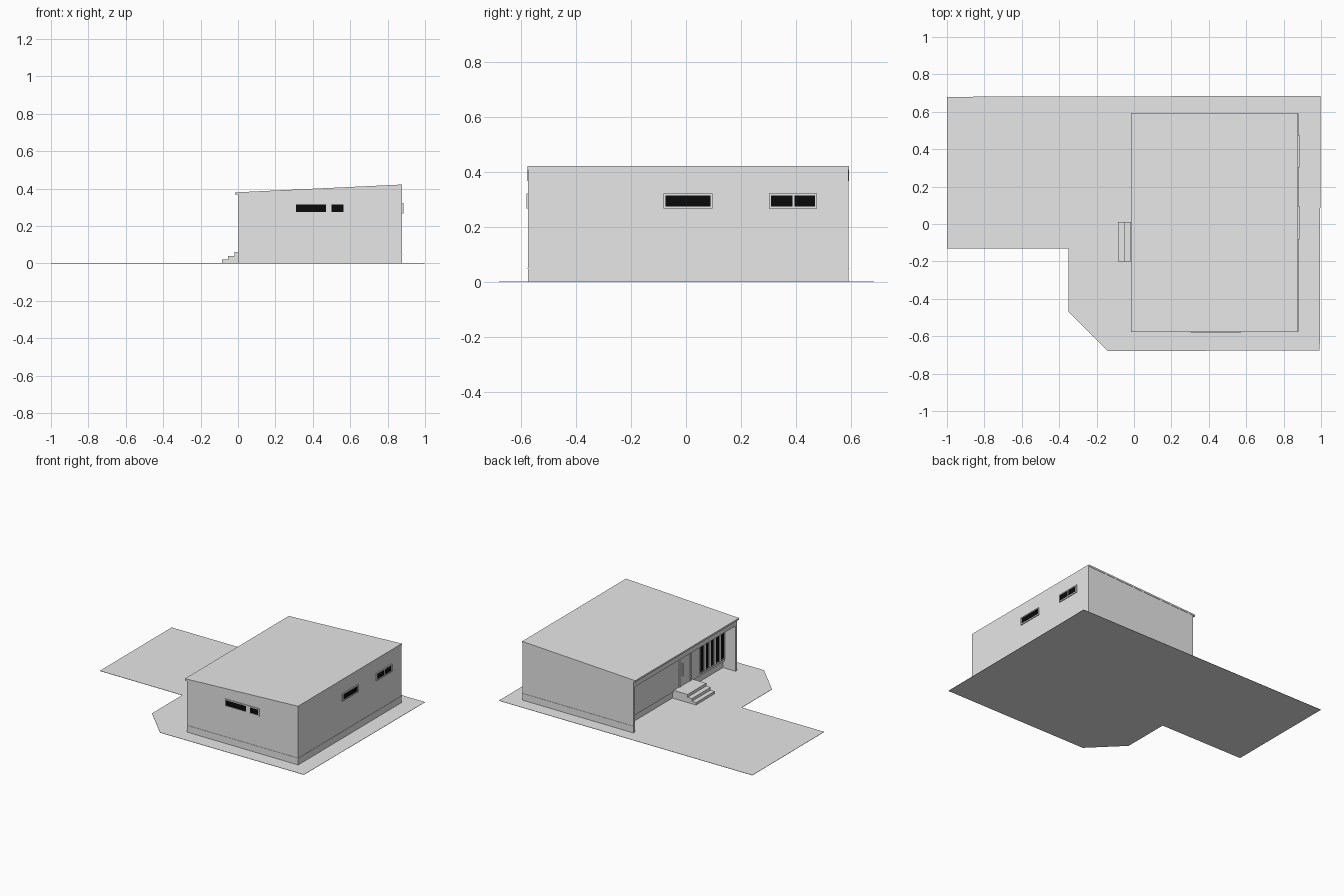
import bpy
import bmesh

if "Cube" in bpy.data.objects:
    bpy.data.objects.remove(bpy.data.objects["Cube"], do_unlink=True)


def material(name, value):
    m = bpy.data.materials.new(name)
    m.use_nodes = True
    m.diffuse_color = (value, value, value, 1)
    m.node_tree.nodes["Principled BSDF"].inputs["Base Color"].default_value = (value, value, value, 1)
    return m


PLASTER = material("light_grey", 0.8)
GLASS = material("black_glass", 0.003)


def prism(name, outline, axis, lo, hi, mat=PLASTER):
    """Extrude a 2D outline: along y it is (x, z), along z it is (x, y)."""
    bm = bmesh.new()

    def place(p, d):
        return (p[0], d, p[1]) if axis == "y" else (p[0], p[1], d)

    face = bm.faces.new([bm.verts.new(place(p, lo)) for p in outline])
    new = bmesh.ops.extrude_face_region(bm, geom=[face])["geom"]
    offset = (0, hi - lo, 0) if axis == "y" else (0, 0, hi - lo)
    bmesh.ops.translate(bm, vec=offset, verts=[v for v in new if isinstance(v, bmesh.types.BMVert)])
    bmesh.ops.recalc_face_normals(bm, faces=bm.faces)
    mesh = bpy.data.meshes.new(name)
    bm.to_mesh(mesh)
    bm.free()
    mesh.materials.append(mat)
    ob = bpy.data.objects.new(name, mesh)
    bpy.context.collection.objects.link(ob)
    return ob


def box(name, x, y, z, mat=PLASTER):
    return prism(name, [(x[0], y[0]), (x[1], y[0]), (x[1], y[1]), (x[0], y[1])], "z", z[0], z[1], mat)


# Overall building limits
EAVE, PORCH, FACADE, BACK = -0.015, 0.0, 0.09, 0.878
SOUTH, NORTH, WALL = -0.575, 0.592, 0.015
PLINTH, ROOF_T = 0.05, 0.012


def roof_z(x):
    return 0.38 + 0.042 * (x - EAVE) / (BACK - EAVE)


def under_roof(x0, x1, base):
    """Side outline of a part whose top follows the sloping roof."""
    return [(x0, base), (x1, base), (x1, roof_z(x1) - ROOF_T), (x0, roof_z(x0) - ROOF_T)]


# Paved ground
prism("ground", [(-1, 0.68), (-1, -0.13), (-0.35, -0.13), (-0.35, -0.47),
                 (-0.14, -0.68), (0.993, -0.675), (0.998, 0.685)], "z", 0, 0.002)

# House body, raised slightly proud of its base on the entrance side
prism("house_body", under_roof(FACADE, BACK, PLINTH), "y", SOUTH, NORTH)
box("plinth", (FACADE + 0.01, BACK), (SOUTH, NORTH), (0, PLINTH))

# Thin ledge line around the base
ledge = (PLINTH - 0.002, PLINTH + 0.001)
box("south_ledge", (PORCH, BACK), (SOUTH - 0.002, SOUTH), ledge)
box("north_ledge", (PORCH, BACK), (NORTH, NORTH + 0.002), ledge)
box("back_ledge", (BACK, BACK + 0.002), (SOUTH, NORTH), ledge)

# Side walls and header that enclose the recessed entrance
for name, y in (("south_porch_wall", SOUTH), ("north_porch_wall", NORTH - WALL)):
    prism(name, under_roof(PORCH, FACADE + 0.01, 0), "y", y, y + WALL)
prism("porch_header", under_roof(PORCH, 0.015, 0.325), "y", SOUTH, NORTH)

# Sloping roof slab
prism("roof", [(EAVE, roof_z(EAVE) - ROOF_T), (BACK, roof_z(BACK) - ROOF_T),
               (BACK, roof_z(BACK)), (EAVE, roof_z(EAVE))], "y", SOUTH - 0.002, NORTH + 0.002)

# Entrance steps
for i, x in enumerate((-0.086, -0.054, -0.02)):
    box("step_%d" % (i + 1), (x, FACADE + 0.01), (-0.2, 0.01), (0, 0.02 * (i + 1)))


def window(name, panes, z, put, rim=0.007):
    """Framed strip of panes; put(name, span, z, depth, material) places a plate."""
    lo, hi = panes[0][0], panes[-1][1]
    put(name + "_sill", (lo - rim, hi + rim), (z[0] - rim, z[0]), 0.006, PLASTER)
    put(name + "_lintel", (lo - rim, hi + rim), (z[1], z[1] + rim), 0.006, PLASTER)
    edges = [lo - rim] + [e for p in panes for e in p] + [hi + rim]
    for a, b in zip(edges[::2], edges[1::2]):
        put(name + "_post", (a, b), z, 0.006, PLASTER)
    for p in panes:
        put(name + "_pane", p, z, 0.002, GLASS)


def on_south(name, span, z, depth, mat):
    box(name, span, (SOUTH - depth, SOUTH), z, mat)


def on_back(name, span, z, depth, mat):
    box(name, (BACK, BACK + depth), span, z, mat)


def on_facade(name, span, z, depth, mat):
    box(name, (FACADE - depth, FACADE), span, z, mat)


# High strip windows
HIGH = (0.275, 0.315)
window("south_window", [(0.31, 0.47), (0.5, 0.565)], HIGH, on_south)
window("back_long_window", [(-0.075, 0.09)], HIGH, on_back)
window("back_pair_window", [(0.31, 0.387), (0.395, 0.47)], HIGH, on_back)

# Tall entrance glazing
pitch = 0.057
window("entrance_window", [(-0.552 + pitch * i, -0.514 + pitch * i) for i in range(5)],
       (0.075, 0.33), on_facade)

# Entrance door with surround and handle
for y in (-0.18, -0.06):
    on_facade("door_jamb", (y, y + 0.01), (0.06, 0.32), 0.007, PLASTER)
on_facade("door_head", (-0.18, -0.05), (0.31, 0.32), 0.007, PLASTER)
on_facade("door_leaf", (-0.17, -0.06), (0.06, 0.31), 0.003, PLASTER)
on_facade("door_handle", (-0.083, -0.077), (0.13, 0.22), 0.012, PLASTER)
